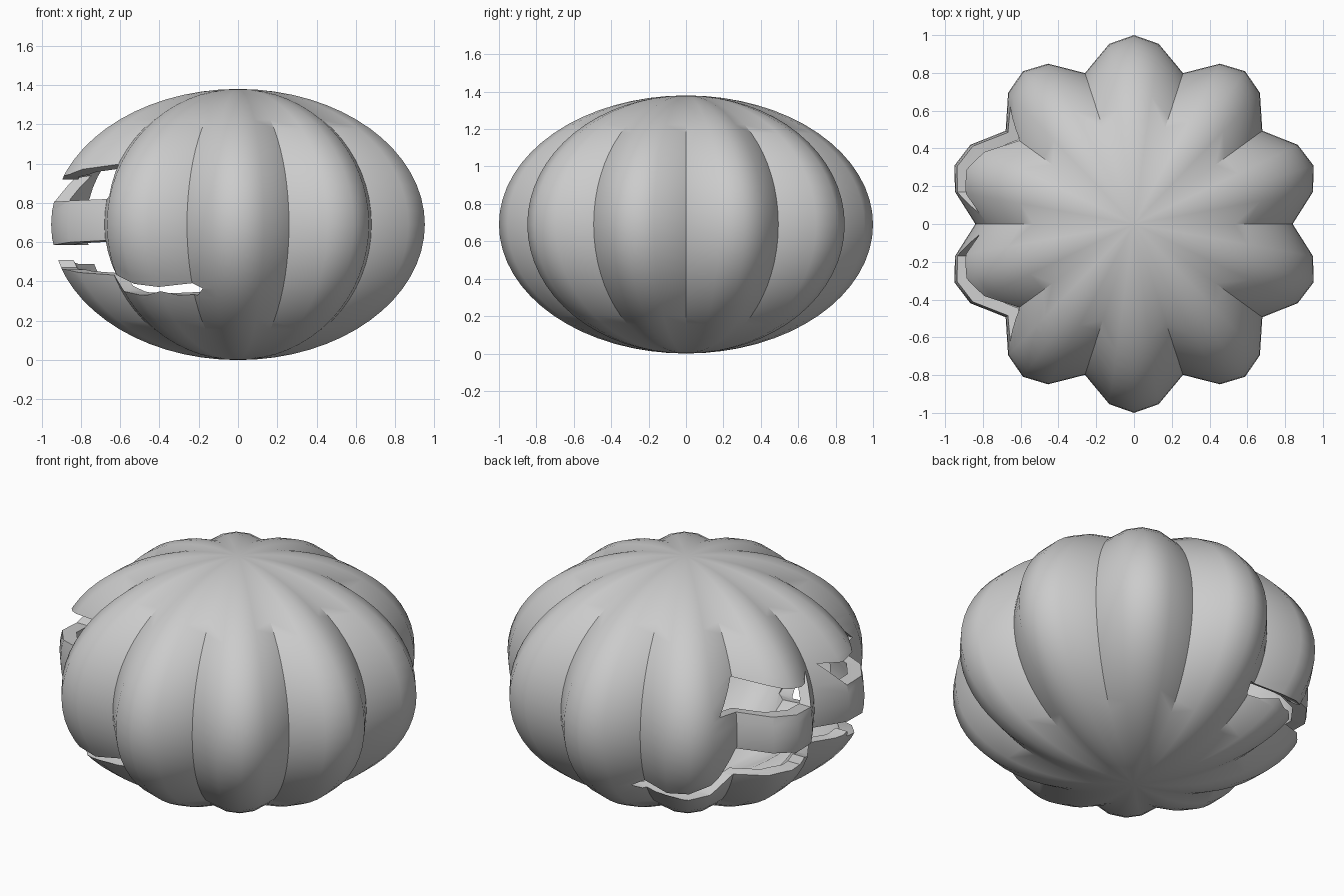
import bpy, bmesh
from math import sin, cos, pi, radians

if "Cube" in bpy.data.objects:
    bpy.data.objects.remove(bpy.data.objects["Cube"])

RIBS, RINGS, ZC, ZR = 10, 32, 0.69, 0.69
WALL = 0.92      # inner shell scale

# one rib of the cross-section: (angle from groove in degrees, radius)
RIB = [(0, 0.84), (10.2, 0.963), (18, 1.0), (25.8, 0.963)]


def add_shell(bm, k, flip):
    """Ribbed ellipsoid, scaled by k about its centre."""
    n = RIBS * len(RIB)
    top = bm.verts.new((0, 0, ZC + ZR * k))
    bot = bm.verts.new((0, 0, ZC - ZR * k))
    rows = []
    for i in range(1, RINGS):
        t = pi * i / RINGS
        row = []
        for j in range(RIBS):
            for a, r in RIB:
                ang = radians(36 * j + a)
                rr = r * k * sin(t)
                row.append(bm.verts.new((rr * cos(ang), rr * sin(ang), ZC + ZR * k * cos(t))))
        rows.append(row)
    faces = []
    for j in range(n):
        m = (j + 1) % n
        faces.append(bm.faces.new((top, rows[0][j], rows[0][m])))
        faces.append(bm.faces.new((bot, rows[-1][m], rows[-1][j])))
        for a, b in zip(rows, rows[1:]):
            faces.append(bm.faces.new((a[j], b[j], b[m], a[m])))
    if flip:
        bmesh.ops.reverse_faces(bm, faces=faces)


def make_object(name, bm):
    me = bpy.data.meshes.new(name)
    bm.to_mesh(me)
    bm.free()
    ob = bpy.data.objects.new(name, me)
    bpy.context.collection.objects.link(ob)
    return ob


def make_cutter(name, outline):
    """Prism along x from a (y, z) outline, reaching through the -x wall."""
    bm = bmesh.new()
    a = [bm.verts.new((-1.3, y, z)) for y, z in outline]
    b = [bm.verts.new((-0.12, y, z)) for y, z in outline]
    bm.faces.new(a)
    bm.faces.new(b[::-1])
    for i in range(len(a)):
        j = (i + 1) % len(a)
        bm.faces.new((a[j], a[i], b[i], b[j]))
    bmesh.ops.recalc_face_normals(bm, faces=bm.faces)
    ob = make_object(name, bm)
    ob.hide_render = True
    return ob


# hollow ribbed shell
bm = bmesh.new()
add_shell(bm, 1.0, False)
add_shell(bm, WALL, True)
pumpkin = make_object("pumpkin_shell", bm)

# carved openings on the -x side
eye = [(0.055, 0.94), (0.2, 0.92), (0.32, 0.945), (0.45, 1.0), (0.62, 0.835), (0.4, 0.81), (0.17, 0.8)]
upper = [(0.3, 0.585), (0.5, 0.61), (0.6, 0.46), (0.765, 0.365)]
lower = [(0.7, 0.33), (0.6, 0.35), (0.47, 0.43), (0.32, 0.46), (0.22, 0.47), (0.2, 0.51), (0.13, 0.49)]
half = upper + lower
mouth = half + [(-y, z) for y, z in reversed(half)]
cutters = [make_cutter("eye_cutter", eye),
           make_cutter("eye_cutter_mirrored", [(-y, z) for y, z in eye]),
           make_cutter("mouth_cutter", mouth)]

bpy.context.view_layer.objects.active = pumpkin
pumpkin.select_set(True)
for c in cutters:
    mod = pumpkin.modifiers.new(c.name, 'BOOLEAN')
    mod.operation = 'DIFFERENCE'
    mod.solver = 'EXACT'
    mod.object = c
    bpy.ops.object.modifier_apply(modifier=mod.name)
for c in cutters:
    bpy.data.objects.remove(c)

# smooth ribs, sharp grooves and carved edges
bpy.ops.object.shade_smooth_by_angle(angle=radians(40))
